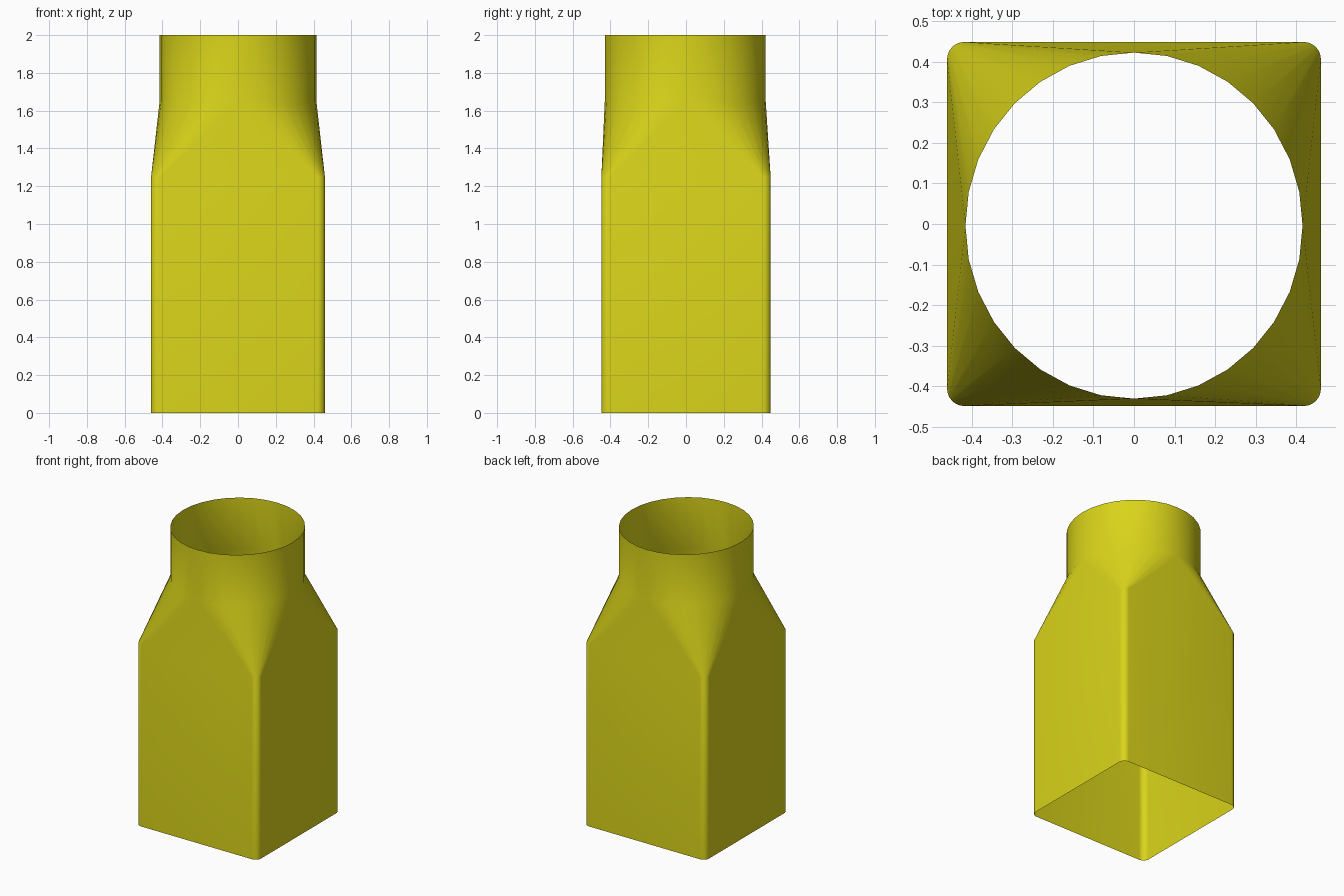
import bpy
import bmesh
from math import cos, sin, pi

if "Cube" in bpy.data.objects:
    bpy.data.objects.remove(bpy.data.objects["Cube"])

SEG = 8  # segments per quarter turn


def ring(bm, z, half_x, half_y, rx, ry, oy=0.0):
    """Four corner arcs; arc centres sit at (half - radius) in each quadrant."""
    verts = []
    for q in range(4):
        sx = 1 if q in (0, 3) else -1
        sy = 1 if q in (0, 1) else -1
        for i in range(SEG + 1):
            a = (q + i / SEG) * pi / 2
            verts.append(bm.verts.new((sx * (half_x - rx) + rx * cos(a),
                                       oy + sy * (half_y - ry) + ry * sin(a), z)))
    return verts


# Open duct: rounded square lofted into a round collar
bm = bmesh.new()
rings = [ring(bm, z, 0.46, 0.448, 0.042, 0.042) for z in (0, 1.25)]
rings += [ring(bm, z, 0.415, 0.426, 0.415, 0.426, -0.004) for z in (1.65, 2.0)]
n = len(rings[0])
for lo, hi in zip(rings, rings[1:]):
    for i in range(n):
        j = (i + 1) % n
        bm.faces.new((lo[i], lo[j], hi[j], hi[i]))

# Merge the doubled points where circle quadrants meet
bmesh.ops.remove_doubles(bm, verts=bm.verts[:], dist=0.0005)
bmesh.ops.recalc_face_normals(bm, faces=bm.faces[:])
for f in bm.faces:
    f.smooth = True

mesh = bpy.data.meshes.new("duct_adapter")
bm.to_mesh(mesh)
bm.free()
duct = bpy.data.objects.new("duct_adapter", mesh)
bpy.context.collection.objects.link(duct)

# Yellow finish
mat = bpy.data.materials.new("yellow")
mat.diffuse_color = (0.70, 0.66, 0.01, 1)
mat.use_nodes = True
mat.node_tree.nodes["Principled BSDF"].inputs["Base Color"].default_value = mat.diffuse_color
mesh.materials.append(mat)
